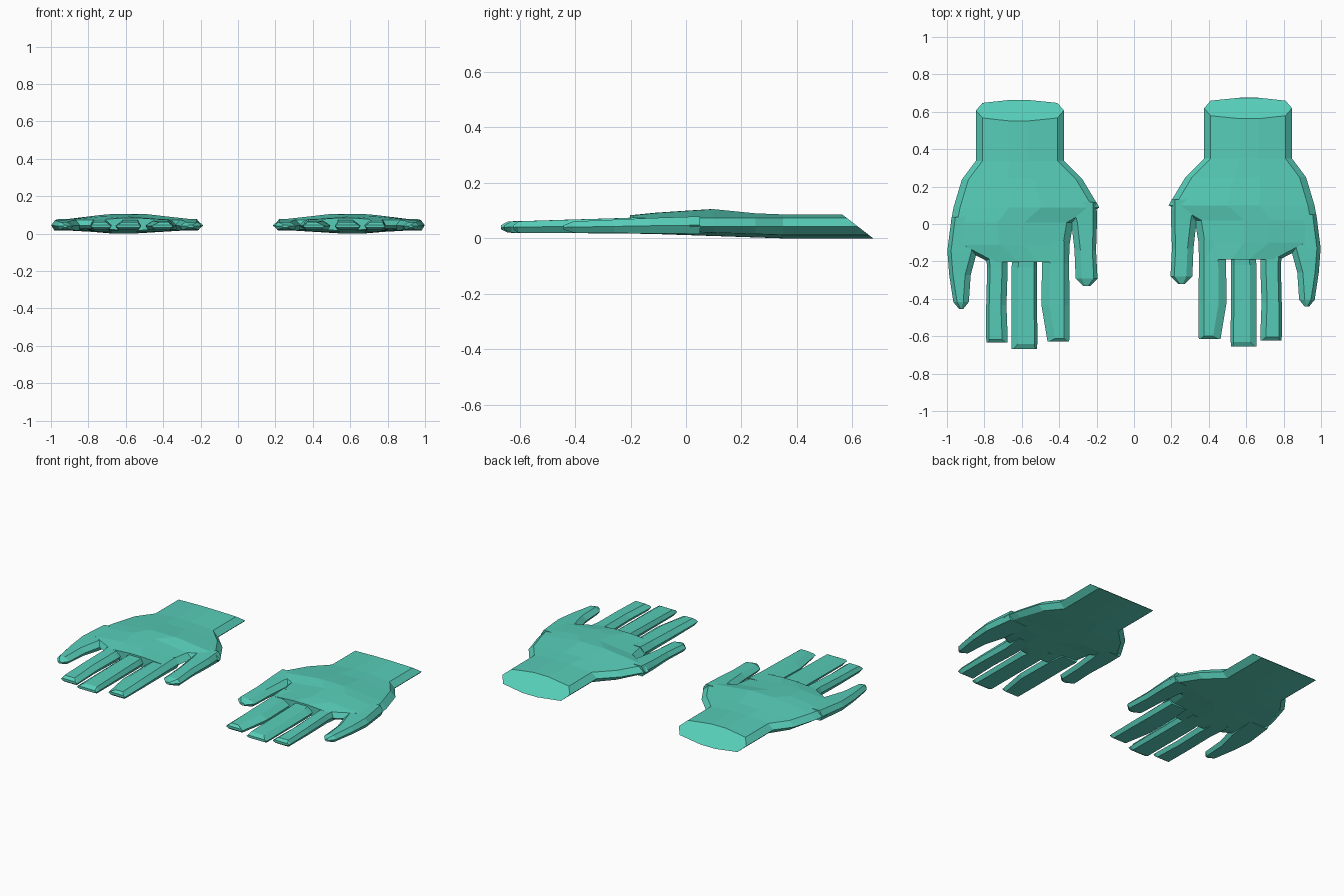
import bpy, bmesh

cube = bpy.data.objects.get("Cube")
if cube:
    bpy.data.objects.remove(cube, do_unlink=True)

teal = bpy.data.materials.new("teal_green")
teal.use_nodes = True
colour = (0.095, 0.61, 0.48, 1)
teal.diffuse_color = colour
teal.node_tree.nodes["Principled BSDF"].inputs["Base Color"].default_value = colour


def loft(name, rings, side, shift):
    """Bridge matching rings of points and cap both ends; side mirrors in x."""
    bm = bmesh.new()
    rows = [[bm.verts.new((side * x, y + shift, z)) for x, y, z in ring] for ring in rings]
    count = len(rows[0])
    for near, far in zip(rows, rows[1:]):
        for i in range(count):
            j = (i + 1) % count
            bm.faces.new((near[i], near[j], far[j], far[i]))
    bm.faces.new(rows[0])
    bm.faces.new(rows[-1])
    bmesh.ops.recalc_face_normals(bm, faces=bm.faces)
    mesh = bpy.data.meshes.new(name)
    bm.to_mesh(mesh)
    bm.free()
    mesh.materials.append(teal)
    bpy.context.collection.objects.link(bpy.data.objects.new(name, mesh))


def palm_ring(y, inner, outer, top, slant=0):
    """Ten-sided section with a flat ridge on top; slant shears it along y."""
    low = min(max(0.012 - 0.034 * y, 0), 0.017)
    mid, shoulder, edge = 0.043, 0.074, 0.035
    ridge_in = inner + (outer - inner) * 0.4
    ridge_out = inner + (outer - inner) * 0.62
    section = [
        (inner, mid), (inner + edge, shoulder), (ridge_in, top),
        (ridge_out, top), (outer - edge, shoulder), (outer, mid),
        (outer - edge, low + 0.012), (ridge_out, low),
        (ridge_in, low), (inner + edge, low + 0.012),
    ]
    return [(x, y - slant * z, z) for x, z in section]


def finger_ring(y, inner, outer, low, top, bevel_in, bevel_out):
    """Six-sided section, bevelled on top by its own amount on each side."""
    mid = (low + top) / 2
    under = min(0.015, (outer - inner) / 4)
    return [(inner, y, mid), (inner + bevel_in, y, top), (outer - bevel_out, y, top),
            (outer, y, mid), (outer - under, y, low), (inner + under, y, low)]


def finger_rings(path, bevel_in, bevel_out, tip_length, tip_inset):
    """Thin the finger steadily along its path, then close it with a small tip."""
    rings = []
    for step, (y, inner, outer) in enumerate(path):
        along = step / (len(path) - 1)
        low = 0.016 + 0.004 * along
        top = 0.079 - 0.018 * along
        rings.append(finger_ring(y, inner, outer, low, top, bevel_in, bevel_out))
    y, inner, outer = path[-1]
    bevel = 0.01
    rings.append(finger_ring(y - tip_length, inner + tip_inset, outer - tip_inset,
                             0.032, 0.047, bevel, bevel))
    return rings


# Each row: y, inner x, outer x, ridge height (and the slant of the cuff opening)
PALM = [
    (0.675, 0.375, 0.845, 0.086, 1.3),
    (0.35, 0.375, 0.845, 0.086),
    (0.25, 0.275, 0.92, 0.09),
    (0.1, 0.185, 0.965, 0.105),
    (0.02, 0.325, 0.98, 0.1),
    (-0.1, 0.345, 0.95, 0.092),
    (-0.19, 0.35, 0.78, 0.083),
]

# Each path row: y, inner x, outer x
THUMB = [(0.13, 0.2, 0.36), (0.02, 0.198, 0.335), (-0.13, 0.203, 0.318), (-0.28, 0.195, 0.312)]
INDEX = [(-0.08, 0.345, 0.48), (-0.2, 0.347, 0.492), (-0.42, 0.345, 0.495), (-0.6, 0.345, 0.465)]
MIDDLE = [(-0.1, 0.52, 0.64), (-0.22, 0.518, 0.655), (-0.63, 0.517, 0.656)]
RING = [(-0.08, 0.68, 0.8), (-0.22, 0.675, 0.785), (-0.42, 0.682, 0.79), (-0.605, 0.675, 0.79)]
LITTLE = [(0.05, 0.82, 0.975), (-0.13, 0.838, 0.998), (-0.26, 0.873, 0.988), (-0.405, 0.883, 0.966)]

fingers = {
    "thumb": finger_rings(THUMB, 0.02, 0.032, tip_length=0.04, tip_inset=0.04),
    "index_finger": finger_rings(INDEX, 0.028, 0.042, tip_length=0.015, tip_inset=0.002),
    "middle_finger": finger_rings(MIDDLE, 0.016, 0.035, tip_length=0.025, tip_inset=0.002),
    "ring_finger": finger_rings(RING, 0.03, 0.016, tip_length=0.017, tip_inset=0.002),
    "little_finger": finger_rings(LITTLE, 0.03, 0.02, tip_length=0.037, tip_inset=0.03),
}
palm = [palm_ring(*row) for row in PALM]

# Build both hands from the same profiles, the right one set slightly forward
for hand, side, shift in (("left", 1, 0), ("right", -1, -0.012)):
    loft(hand + "_palm_and_cuff", palm, side, shift)
    for name, rings in fingers.items():
        loft(hand + "_" + name, rings, side, shift)
